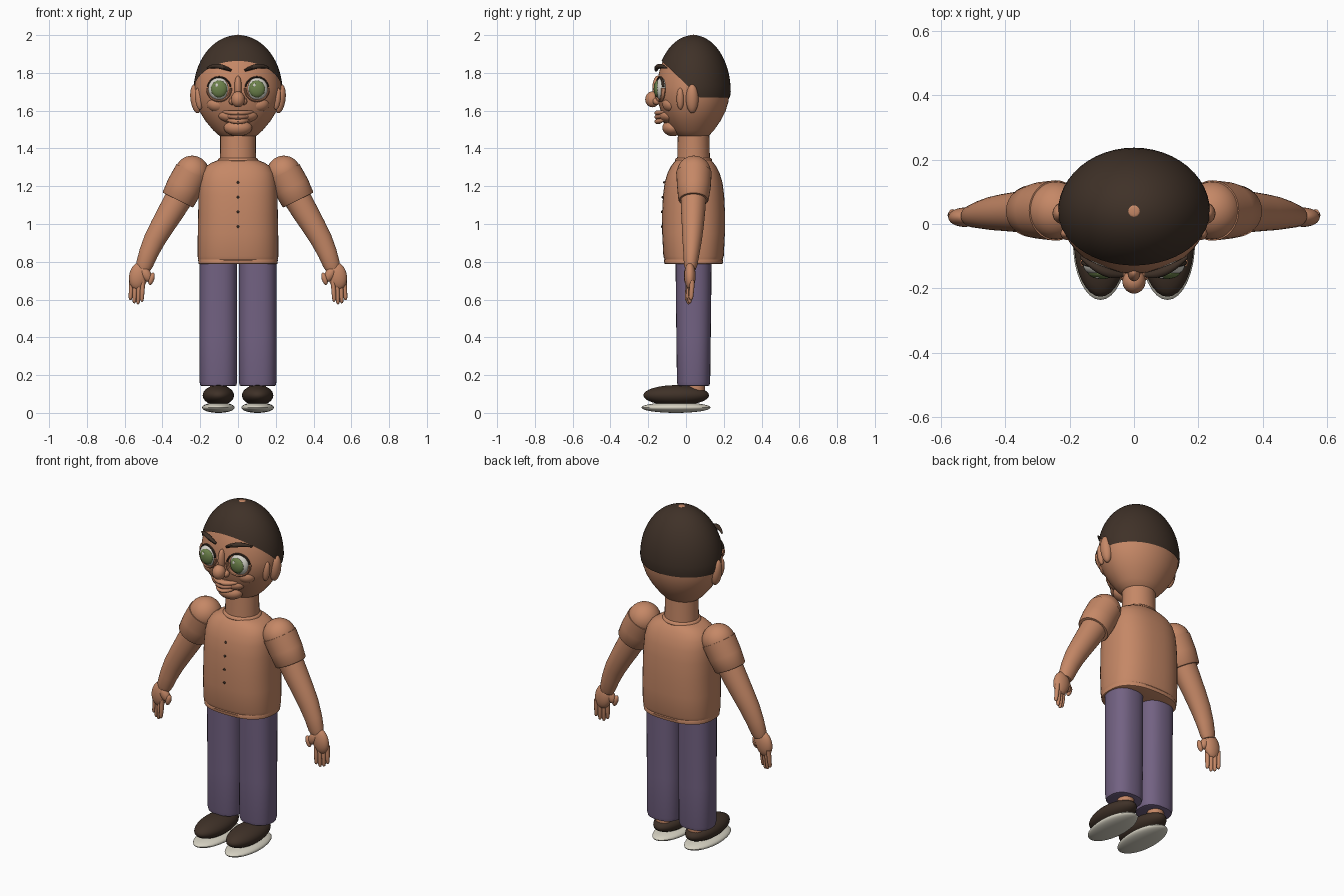
import bpy, bmesh, math
from mathutils import Vector, Matrix

if "Cube" in bpy.data.objects:
    bpy.data.objects.remove(bpy.data.objects["Cube"])


def material(name, rgb):
    m = bpy.data.materials.new(name)
    m.diffuse_color = (*rgb, 1)
    m.use_nodes = True
    m.node_tree.nodes["Principled BSDF"].inputs["Base Color"].default_value = m.diffuse_color
    return m


SKIN = material("skin", (0.56, 0.245, 0.133))
LIP = material("lip", (0.44, 0.19, 0.11))
HAIR = material("dark_brown", (0.05, 0.031, 0.021))
TROUSER = material("purple_cloth", (0.17, 0.122, 0.225))
SOLE = material("cream_rubber", (0.67, 0.64, 0.54))
WHITE = material("eye_white", (0.66, 0.64, 0.58))
IRIS = material("green_iris", (0.15, 0.22, 0.07))


def finish(bm, name, mat):
    bmesh.ops.recalc_face_normals(bm, faces=bm.faces)
    me = bpy.data.meshes.new(name)
    bm.to_mesh(me)
    bm.free()
    me.materials.append(mat)
    ob = bpy.data.objects.new(name, me)
    bpy.context.collection.objects.link(ob)
    return ob


def ball(name, c, r, mat, tilt=0, seg=32):
    """Ellipsoid with centre c and radii r, tilted about y."""
    bm = bmesh.new()
    mx = Matrix.Translation(c) @ Matrix.Rotation(tilt, 4, 'Y') @ Matrix.Diagonal((*r, 1))
    bmesh.ops.create_uvsphere(bm, u_segments=seg, v_segments=seg // 2, radius=1, matrix=mx)
    return finish(bm, name, mat)


def tube(name, rows, mat, n=32, power=2.0):
    """Loft through rows (x, y, z, radius in the xz plane, radius in y)."""
    bm = bmesh.new()
    pts = [Vector(r[:3]) for r in rows]
    rings = []
    for i, r in enumerate(rows):
        d = pts[min(i + 1, len(pts) - 1)] - pts[max(i - 1, 0)]
        d.y = 0
        u = Vector((0, 1, 0)).cross(d.normalized())
        ring = []
        for k in range(n):
            a = 2 * math.pi * k / n
            c, s = math.cos(a), math.sin(a)
            p = u * r[3] * math.copysign(abs(c) ** (2 / power), c)
            p.y += r[4] * math.copysign(abs(s) ** (2 / power), s)
            ring.append(bm.verts.new(pts[i] + p))
        rings.append(ring)
    for a, b in zip(rings, rings[1:]):
        for k in range(n):
            j = (k + 1) % n
            bm.faces.new((a[k], a[j], b[j], b[k]))
    bm.faces.new(rings[0])
    bm.faces.new(rings[-1])
    return finish(bm, name, mat)


def upright(name, cx, cy, prof, mat, **kw):
    """Vertical loft from (z, x radius, y radius)."""
    return tube(name, [(cx, cy, z, a, b) for z, a, b in prof], mat, **kw)


# Head: half ellipsoid on top, tapering to the chin
dome = [(1.70 + 0.3 * math.sin(a), math.cos(a))
        for a in (math.radians(89 - 89 * i / 16) for i in range(17))]
jaw = [(1.65, .965), (1.6, .885), (1.55, .75), (1.5, .57), (1.475, .45), (1.457, .31), (1.45, .1)]
upright("head", 0, .038, [(z - .004, .23 * k, .193 * k) for z, k in dome + jaw], SKIN, n=48)

# Hair cap: the dome cut along a sloped hairline and a level nape line
hair = upright("hair", 0, .038, [(z, .236 * k, .199 * k) for z, k in dome + jaw[:2]], HAIR, n=48)
bm = bmesh.new()
bm.from_mesh(hair.data)
for co, no in (((0, 0, 1.67), (0, 0, 1)), ((0, -.12, 1.855), (0, .69, .72))):
    bmesh.ops.bisect_plane(bm, geom=bm.verts[:] + bm.edges[:] + bm.faces[:],
                           plane_co=co, plane_no=no, clear_inner=True)
bm.to_mesh(hair.data)
bm.free()
ball("crown_spot", (0, .04, 1.999), (.018, .018, .003), SKIN, seg=16)

# Nose
ball("nose_bridge", (0, -.15, 1.72), (.02, .028, .065), SKIN)
ball("nose_tip", (0, -.178, 1.66), (.036, .038, .042), SKIN)

# Mouth and chin
ball("muzzle", (0, -.085, 1.575), (.105, .062, .045), SKIN)
ball("chin", (0, -.07, 1.51), (.075, .055, .045), SKIN)
for name, z0, w, bend, r, mat in (("upper_lip", 1.588, .09, .008, .014, SKIN),
                                  ("mouth", 1.566, .078, .012, .014, LIP),
                                  ("lower_lip", 1.542, .068, .016, .014, SKIN)):
    rows = []
    for i in range(13):
        t = i / 6 - 1
        k = r * max(.1, math.sqrt(1 - t * t))
        rows.append((w * t, -.148 + .045 * t * t, z0 + bend * t * t, k, k * 1.4))
    tube(name, rows, mat, n=12)

for s, side in ((-1, "left"), (1, "right")):
    # Eyes with lids and lashes
    ex, ez = s * .1, 1.715
    ball(side + "_eye", (ex, -.128, ez), (.058, .036, .06), WHITE)
    ball(side + "_iris", (ex, -.15, ez), (.043, .021, .045), IRIS)
    ball(side + "_eye_glint", (ex - .012, -.166, ez + .018), (.009, .004, .011), WHITE, seg=12)
    for part, a0, a1, r, mat in (("lash", 10, 170, .0045, HAIR), ("lower_lid", 175, 365, .007, SKIN)):
        arc = [math.radians(a0 + (a1 - a0) * i / 20) for i in range(21)]
        tube(f"{side}_{part}", [(ex + .061 * math.cos(a), -.138 + s * .018 * math.cos(a),
                                 ez + .063 * math.sin(a), r, r * 1.6) for a in arc], mat, n=8)
    # Brow and nostril
    brow = []
    for i in range(11):
        t = i / 10
        k = .003 + .01 * math.sin(math.pi * (t * .85 + .1))
        brow.append((s * (.035 + .13 * t), -.158 + .055 * t * t,
                     1.812 + .024 * math.sin(math.pi * t * .8), k, k * 1.2))
    tube(side + "_brow", brow, HAIR, n=10)
    ball(side + "_nostril", (s * .03, -.155, 1.65), (.019, .022, .02), SKIN, seg=16)
    ball(side + "_cheek", (s * .105, -.075, 1.635), (.06, .05, .045), SKIN)

    # Ears
    ball(side + "_ear", (s * .222, .033, 1.663), (.03, .033, .077), SKIN, tilt=s * .12)
    ball(side + "_inner_ear", (s * .207, -.03, 1.663), (.02, .02, .058), SKIN, tilt=s * .12)

    # Sleeve with rounded shoulder
    ball(side + "_shoulder", (s * .243, .042, 1.272), (.09, .09, .09), SKIN)
    tube(side + "_sleeve", [(s * .243, .042, 1.272, .094, .094), (s * .285, .042, 1.195, .095, .089),
                            (s * .316, .04, 1.132, .091, .081), (s * .319, .04, 1.126, .086, .076)], SKIN)
    # Bare arm
    tube(side + "_arm", [(s * .30, .04, 1.16, .074, .068), (s * .352, .038, 1.07, .069, .064),
                         (s * .40, .036, .99, .063, .058), (s * .44, .033, .92, .058, .052),
                         (s * .474, .029, .845, .051, .043), (s * .495, .025, .785, .045, .036),
                         (s * .502, .024, .76, .036, .028)], SKIN)
    # Hand
    ball(side + "_palm", (s * .526, .021, .725), (.05, .03, .073), SKIN, tilt=-s * .2)
    ball(side + "_thumb_base", (s * .488, .012, .735), (.027, .023, .045), SKIN, tilt=s * .5)
    ball(side + "_thumb", (s * .458, .005, .71), (.015, .015, .034), SKIN, tilt=-s * .3, seg=16)
    for i, tip in enumerate((.588, .575, .58, .597)):
        x = .506 + .02 * i
        y = .006 + .007 * i
        tube(f"{side}_finger_{i + 1}", [(s * (x - .002), y + .005, .70, .012, .014),
                                        (s * x, y + .003, .65, .012, .013),
                                        (s * (x + .003), y, tip + .014, .01, .011),
                                        (s * (x + .003), y, tip + .004, .007, .008),
                                        (s * (x + .003), y, tip, .002, .002)], SKIN, n=12)

    # Trouser leg
    upright(side + "_trouser_leg", s * .104, .04,
            [(.142, .085, .075), (.145, .095, .084), (.165, .1, .088), (.4, .1, .091),
             (.65, .1, .094), (.82, .1, .095)], TROUSER, power=2.4)
    # Ankle, shoe and sole
    upright(side + "_ankle", s * .104, .055, [(.08, .045, .045), (.16, .045, .045)], SKIN)
    ball(side + "_shoe", (s * .104, -.052, .093), (.083, .174, .054), HAIR)
    ball(side + "_sole", (s * .104, -.053, .028), (.086, .183, .028), SOLE)

# Torso, hem, neck and collar
upright("shirt", 0, .04,
        [(.81, .21, .153), (.83, .214, .16), (.95, .213, .166), (1.05, .211, .167), (1.15, .209, .162),
         (1.22, .204, .153), (1.27, .193, .138), (1.305, .17, .12), (1.325, .14, .105),
         (1.338, .105, .092), (1.343, .06, .06)], SKIN, n=48, power=2.5)
upright("shirt_hem", 0, .04, [(.787, .203, .148), (.79, .209, .154), (.808, .211, .157), (.816, .209, .152)],
        SKIN, n=48, power=2.5)
upright("neck", 0, .04, [(1.3, .096, .088), (1.4, .094, .085), (1.49, .094, .083)], SKIN)
upright("collar", 0, .04, [(1.325, .1, .094), (1.335, .108, .099), (1.345, .105, .096), (1.35, .098, .09)], SKIN)

# Buttons
for i, (z, y) in enumerate(((1.22, -.116), (1.142, -.124), (1.064, -.128), (.986, -.128))):
    ball(f"button_{i + 1}", (0, y, z), (.007, .005, .007), HAIR, seg=12)

# Smooth shading with sharp rims kept
for ob in bpy.context.scene.objects:
    ob.select_set(True)
    bpy.context.view_layer.objects.active = ob
bpy.ops.object.shade_smooth_by_angle(angle=math.radians(40))
